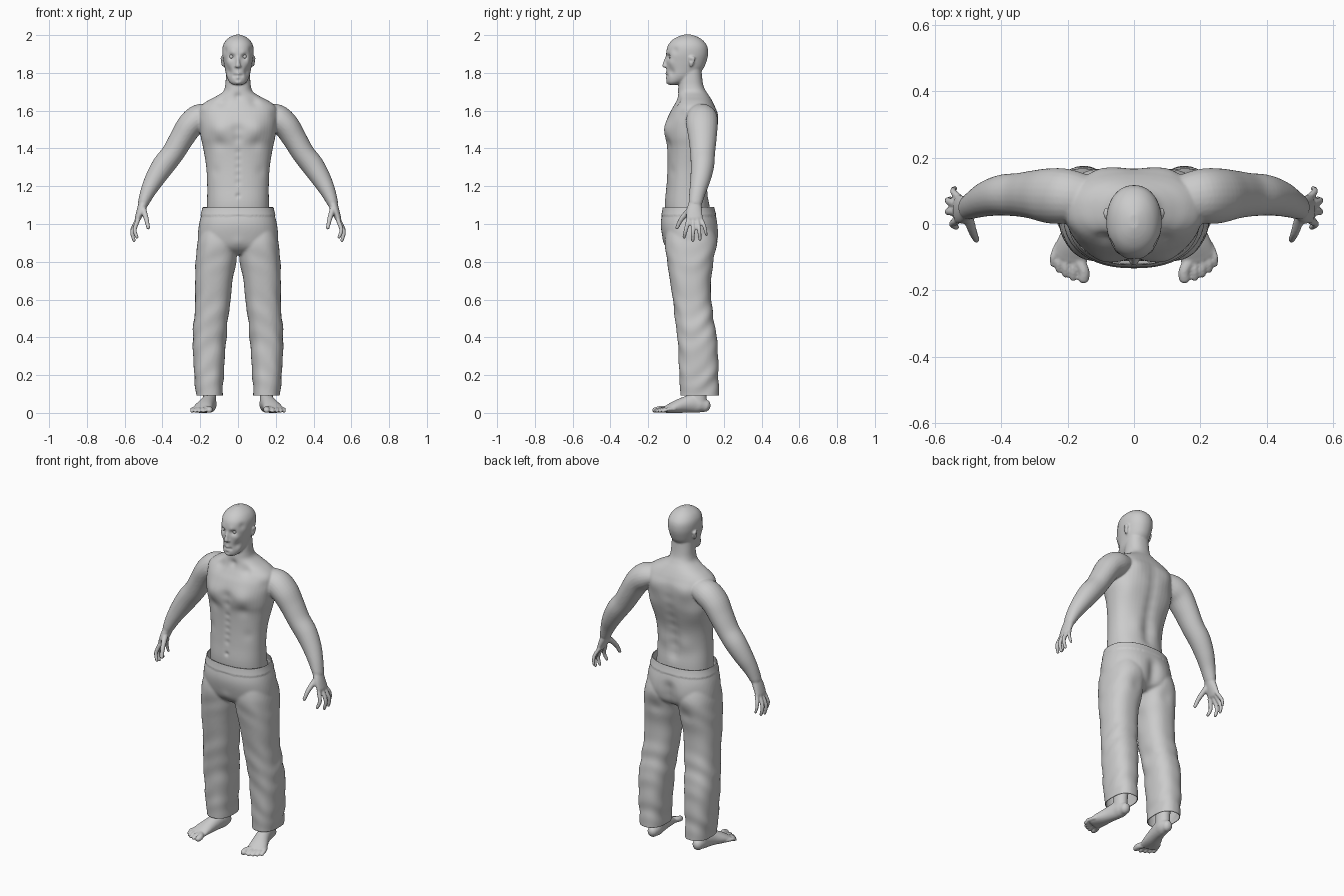
import bpy, bmesh, math
from mathutils import Vector


def catmull(rows, steps=5):
    """Smooth a short list of number tuples."""
    out = []
    for i in range(len(rows) - 1):
        p0, p1 = rows[max(i - 1, 0)], rows[i]
        p2, p3 = rows[i + 1], rows[min(i + 2, len(rows) - 1)]
        for s in range(steps):
            t = s / steps
            out.append([b + .5 * t * (c - a + t * (2 * a - 5 * b + 4 * c - d + t * (3 * (b - c) + d - a)))
                        for a, b, c, d in zip(p0, p1, p2, p3)])
    return out + [list(rows[-1])]


def skin(bm, sections, n, seg):
    """Closed loft through sections of (centre, u axis, v axis)."""
    rings = []
    for c, u, v in sections:
        ring = []
        for k in range(seg):
            a = 2 * math.pi * k / seg
            cs, sn = math.cos(a), math.sin(a)
            p = c + u * math.copysign(abs(cs) ** (2 / n), cs) + v * math.copysign(abs(sn) ** (2 / n), sn)
            ring.append(bm.verts.new(p))
        rings.append(ring)
    for r, q in zip(rings, rings[1:]):
        for k in range(seg):
            bm.faces.new((r[k], r[(k + 1) % seg], q[(k + 1) % seg], q[k]))
    bm.faces.new(rings[0])
    bm.faces.new(rings[-1])


def stack(bm, rows, n=2.3, side=1):
    """Upright loft from rows of (z, centre x, half width, front y, back y)."""
    skin(bm, [(Vector((side * cx, (f + b) / 2, z)), Vector((w, 0, 0)), Vector((0, (b - f) / 2, 0)))
              for z, cx, w, f, b in catmull(rows)], n, 48)


def tube(bm, pts, ref, side=1):
    """Round-ended limb from points of (x, y, z, radius, radius along ref)."""
    rows = catmull(pts)
    ps = [Vector((side * r[0], r[1], r[2])) for r in rows]
    secs = []
    for i, r in enumerate(rows):
        t = (ps[min(i + 1, len(ps) - 1)] - ps[max(i - 1, 0)]).normalized()
        u = t.cross(Vector(ref)).normalized()
        v = u.cross(t)
        s = (ps[i], u * r[3], v * r[4])
        caps = []
        if i in (0, len(rows) - 1):
            d = t * min(r[3], r[4]) * (-1 if i == 0 else 1)
            caps = [(s[0] + d * math.sin(a), s[1] * math.cos(a), s[2] * math.cos(a)) for a in (.5, 1, 1.45)]
        secs += caps[::-1] + [s] if i == 0 else [s] + caps
    skin(bm, secs, 2, 24)


def fuse(name, bm, voxel, smooth):
    """Melt overlapping lofts into one skin and return it for sculpting."""
    bmesh.ops.recalc_face_normals(bm, faces=bm.faces)
    me = bpy.data.meshes.new(name)
    bm.to_mesh(me)
    bm.free()
    ob = bpy.data.objects.new(name, me)
    bpy.context.collection.objects.link(ob)
    m = ob.modifiers.new("fuse", 'REMESH')
    m.mode, m.voxel_size = 'VOXEL', voxel
    m = ob.modifiers.new("soften", 'SMOOTH')
    m.factor, m.iterations = .5, smooth
    bpy.context.view_layer.update()
    me = bpy.data.meshes.new_from_object(ob.evaluated_get(bpy.context.evaluated_depsgraph_get()))
    ob.modifiers.clear()
    ob.data = me
    bm = bmesh.new()
    bm.from_mesh(me)
    return ob, bm


def finish(ob, bm):
    for f in bm.faces:
        f.smooth = True
    bm.to_mesh(ob.data)
    bm.free()


def sculpt(bm, brushes):
    """Brushes are (x, y, z, radius, push x, push y, push z), mirrored in x."""
    full = []
    for b in brushes:
        full.append(b)
        if b[0]:
            full.append((-b[0], *b[1:4], -b[4], *b[5:]))
    full = [(Vector(b[:3]), b[3], Vector(b[4:])) for b in full]
    for v in bm.verts:
        p = v.co.copy()
        for c, r, push in full:
            d = (p - c).length_squared / (r * r)
            if d < 6:
                v.co += push * math.exp(-d)


Y, Z = (0, 1, 0), (0, 0, 1)

# torso and neck
body = bmesh.new()
stack(body, [(.98, 0, .165, -.10, .13), (1.1, 0, .164, -.112, .125), (1.2, 0, .163, -.104, .112),
             (1.3, 0, .168, -.099, .122), (1.4, 0, .184, -.10, .148), (1.46, 0, .197, -.108, .163),
             (1.52, 0, .203, -.108, .17), (1.58, 0, .208, -.09, .17), (1.62, 0, .20, -.068, .155),
             (1.65, 0, .165, -.052, .14), (1.675, 0, .118, -.045, .125), (1.70, 0, .08, -.043, .108),
             (1.73, 0, .068, -.04, .093), (1.78, 0, .064, -.035, .085), (1.85, 0, .06, -.03, .08)])
# head
stack(body, [(1.737, 0, .026, -.09, -.05), (1.75, 0, .044, -.101, -.01), (1.78, 0, .06, -.104, .05),
             (1.82, 0, .069, -.104, .09), (1.86, 0, .077, -.104, .108), (1.90, 0, .083, -.105, .117),
             (1.94, 0, .081, -.098, .113), (1.97, 0, .066, -.077, .092), (1.99, 0, .042, -.047, .063),
             (2.002, 0, .014, -.015, .03)], 2.15)
tube(body, [(0, -.098, 1.885, .008, .01), (0, -.108, 1.86, .009, .011), (0, -.114, 1.838, .014, .012)], Y)
fingers = [[(.53, .012, 1.02, .012, .012), (.547, 0, .97, .011, .011), (.535, -.01, .93, .009, .009)],
           [(.535, .037, 1.02, .012, .012), (.56, .037, .96, .011, .011), (.55, .036, .912, .009, .009)],
           [(.535, .06, 1.02, .012, .012), (.56, .07, .965, .011, .011), (.552, .074, .918, .009, .009)],
           [(.525, .078, 1.03, .011, .011), (.545, .098, .985, .01, .01), (.54, .108, .942, .008, .008)],
           [(.50, .02, 1.075, .016, .017), (.485, -.025, 1.025, .013, .013), (.475, -.047, .98, .01, .01)]]
for s in (1, -1):
    # ear
    tube(body, [(.08, .028, 1.838, .006, .008), (.083, .03, 1.86, .008, .015), (.086, .034, 1.88, .007, .017)], Y, s)
    # arm
    tube(body, [(.15, .075, 1.58, .06, .07), (.205, .083, 1.56, .074, .083), (.255, .085, 1.52, .07, .083),
                (.30, .088, 1.45, .064, .074), (.345, .088, 1.375, .06, .066), (.395, .087, 1.31, .06, .062),
                (.44, .077, 1.24, .052, .054), (.475, .062, 1.175, .041, .044), (.50, .05, 1.115, .03, .037)], Y, s)
    # hand
    tube(body, [(.50, .048, 1.11, .026, .034), (.515, .044, 1.07, .022, .042), (.53, .045, 1.03, .017, .044)], Y, s)
    for f in fingers:
        tube(body, f, Y, s)
ob, bm = fuse("body", body, .0055, 4)

# muscles
muscles = [(.085, -.11, 1.50, .06, .01, -.012, 0), (.10, -.11, 1.425, .035, 0, .009, 0),
           (0, -.115, 1.50, .03, 0, .009, 0), (0, -.115, 1.45, .025, 0, .008, 0),
           (.11, .17, 1.56, .05, 0, .008, 0), (.14, .14, 1.42, .06, .006, .004, 0),
           (.07, .12, 1.22, .05, 0, .008, 0), (0, -.112, 1.15, .012, 0, .007, 0),
           (.09, -.06, 1.655, .03, 0, .012, -.004), (0, -.05, 1.675, .02, 0, .008, 0),
           (.2, -.03, 1.58, .03, 0, .006, 0), (.13, -.09, 1.28, .03, 0, .005, 0)]
muscles += [(0, .15 - .12 * abs(z - 1.5), z, .035, 0, -.009, 0) for z in (1.15, 1.21, 1.27, 1.33, 1.39, 1.45, 1.51, 1.57)]
muscles += [(0, -.105, z, .016, 0, .004, 0) for z in (1.22, 1.26, 1.30, 1.34, 1.38)]
# face
face = [(.034, -.098, 1.887, .016, 0, .015, 0), (.03, -.104, 1.907, .016, 0, -.005, -.003),
        (.055, -.085, 1.855, .02, .004, -.003, 0), (.05, -.08, 1.805, .022, -.005, .006, 0),
        (.017, -.11, 1.832, .007, .002, -.006, 0), (0, -.106, 1.796, .009, 0, -.005, 0),
        (0, -.106, 1.774, .009, 0, -.005, 0), (.012, -.106, 1.785, .007, 0, .005, 0),
        (0, -.108, 1.785, .006, 0, .005, 0), (.022, -.1, 1.785, .009, 0, .005, 0),
        (0, -.1, 1.762, .009, 0, .005, 0), (0, -.1, 1.748, .016, 0, -.005, 0),
        (.092, .025, 1.865, .008, -.006, 0, 0), (.07, -.06, 1.92, .02, -.004, .003, 0)]
sculpt(bm, muscles + face)
finish(ob, bm)

# eyes
for s in (1, -1):
    bm = bmesh.new()
    bmesh.ops.create_uvsphere(bm, u_segments=16, v_segments=10, radius=.012)
    bmesh.ops.translate(bm, verts=bm.verts, vec=(s * .034, -.079, 1.886))
    eye = bpy.data.objects.new("eye", bpy.data.meshes.new("eye"))
    bpy.context.collection.objects.link(eye)
    finish(eye, bm)

# feet with ankles and toes
feet = bmesh.new()
toes = [(.152, -.165, .017, .190), (.183, -.163, .011, .188), (.206, -.153, .0105, .20),
        (.226, -.140, .010, .208), (.243, -.122, .010, .216)]
for s in (1, -1):
    tube(feet, [(.15, .1, .038, .03, .034), (.15, .075, .045, .037, .045), (.155, .04, .05, .038, .05),
                (.167, -.01, .042, .042, .042), (.182, -.06, .030, .050, .032), (.193, -.1, .019, .054, .02)], Z, s)
    tube(feet, [(.152, .065, .04, .036, .045), (.151, .065, .11, .036, .045), (.15, .07, .2, .043, .05),
                (.15, .07, .34, .05, .06)], Y, s)
    for x, y, r, bx in toes:
        tube(feet, [((x + bx) / 2, y + .06, .02, r, r), (x, y + .025, .019, r, r), (x, y, r * .85, r, r * .85)], Z, s)
ob, bm = fuse("feet", feet, .005, 3)
for v in bm.verts:
    v.co.z = max(v.co.z, 0)
finish(ob, bm)

# trousers
pants = bmesh.new()
stack(pants, [(1.13, 0, .181, -.115, .138), (1.08, 0, .186, -.12, .147), (1.0, 0, .206, -.134, .168),
              (.92, 0, .213, -.121, .165), (.87, 0, .20, -.10, .15), (.84, 0, .12, -.06, .10)])
for s in (1, -1):
    stack(pants, [(.98, .105, .09, -.10, .14), (.9, .108, .107, -.112, .16), (.8, .117, .107, -.10, .148),
                  (.7, .128, .099, -.085, .132), (.6, .133, .094, -.07, .134), (.5, .142, .09, -.058, .146),
                  (.4, .151, .089, -.046, .163), (.3, .153, .084, -.039, .17), (.2, .154, .078, -.036, .172),
                  (.1, .151, .071, -.03, .175), (.04, .151, .071, -.03, .175)], 2.4, s)
ob, bm = fuse("trousers", pants, .0075, 5)
# open waist and hems
for co, no in (((0, 0, .092), (0, 0, -1)), ((0, 0, 1.088), (0, 0, 1))):
    bmesh.ops.bisect_plane(bm, geom=bm.verts[:] + bm.edges[:] + bm.faces[:], plane_co=co, plane_no=no, clear_outer=True)
sculpt(bm, [(0, .165, z, .035, 0, -.012, 0) for z in (.87, .92, .97)]
       + [(.09, .16, .93, .06, 0, .008, 0), (.10, .15, .82, .04, 0, -.006, 0), (0, -.12, .9, .03, 0, -.004, 0)])
# cloth folds and waistband
bm.normal_update()
for v in bm.verts:
    x, y, z = abs(v.co.x), v.co.y, v.co.z
    knee = math.exp(-((z - .45) / .15) ** 2) + math.exp(-((z - .17) / .08) ** 2) + .6 * math.exp(-((z - .8) / .08) ** 2)
    fold = .0035 * knee * math.sin(48 * z + 22 * x + 3 * math.sin(17 * y + 5 * x)) * math.cos(14 * y - 9 * z)
    v.co += v.normal * (fold + (.004 if z > 1.045 else 0))
finish(ob, bm)
m = ob.modifiers.new("cloth thickness", 'SOLIDIFY')
m.thickness, m.offset = .004, -1
